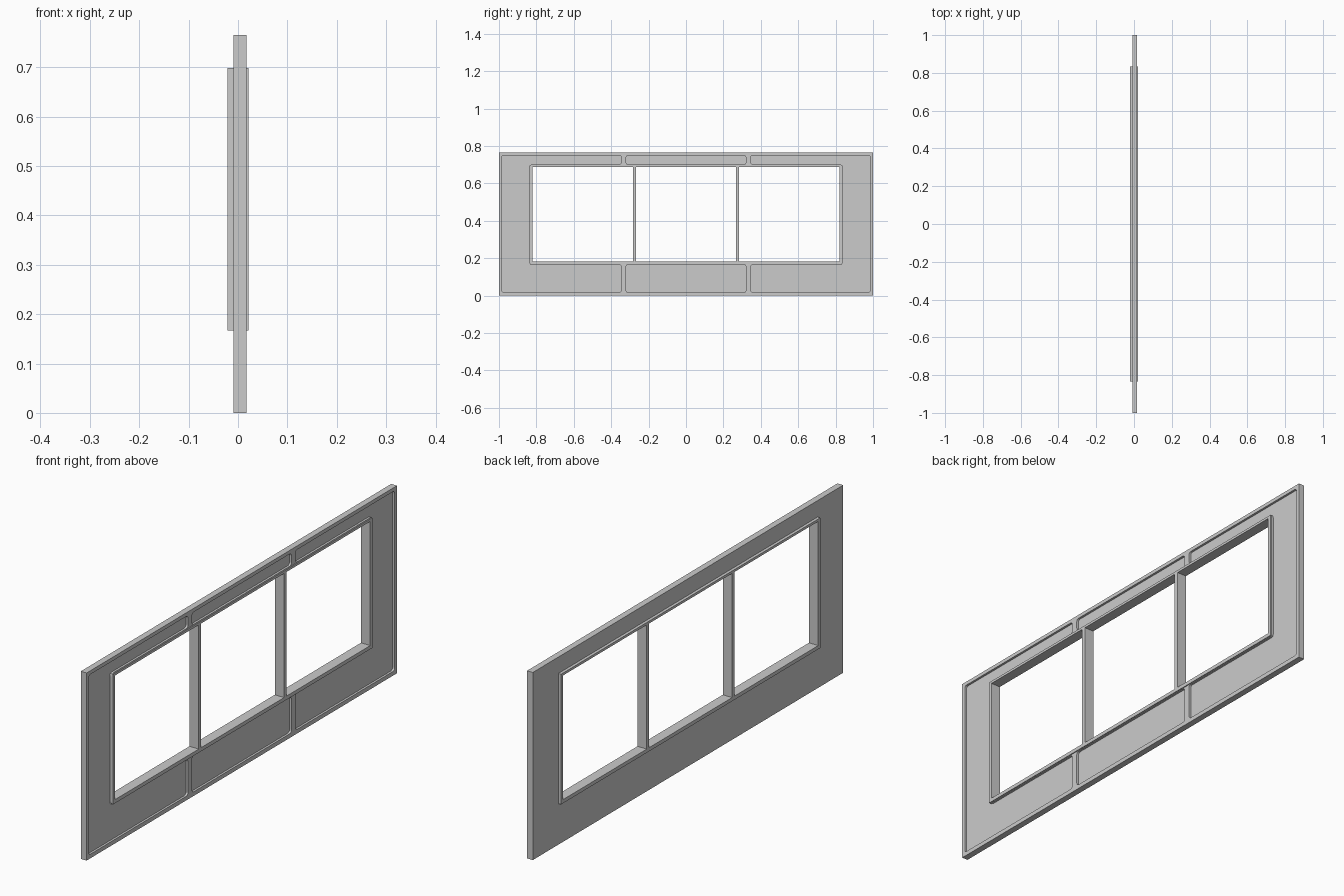
import bpy
import bmesh
from mathutils import Vector

cube = bpy.data.objects.get("Cube")
if cube:
    bpy.data.objects.remove(cube, do_unlink=True)

# Single grey finish
grey = bpy.data.materials.new("plain_grey")
grey.use_nodes = True
grey.diffuse_color = (0.6, 0.6, 0.6, 1)
grey.node_tree.nodes["Principled BSDF"].inputs["Base Color"].default_value = (0.6, 0.6, 0.6, 1)

HEIGHT = 0.765
BACK, FRONT, FLOOR = -0.009, 0.017, 0.008   # panel faces and recess floor
FRAME_Y, FRAME_LOW, FRAME_TOP = 0.835, 0.167, 0.698
FRAME_X = 0.021
OPEN_Y, OPEN_LOW, OPEN_TOP = 0.822, 0.182, 0.688


def rect(y0, y1, z0, z1):
    return [(y0, z0), (y1, z0), (y1, z1), (y0, z1)]


def rounded(points, radius=0.012, steps=4):
    """Replace every corner of an outline with a small curve."""
    pts = [Vector(p) for p in points]
    out = []
    for i, c in enumerate(pts):
        a = c + (pts[i - 1] - c).normalized() * radius
        b = c + (pts[(i + 1) % len(pts)] - c).normalized() * radius
        for s in range(steps + 1):
            t = s / steps
            out.append(a.lerp(c, t).lerp(c.lerp(b, t), t))
    return out


def prism(name, outline, x0, x1):
    """Extrude a (y, z) outline along x."""
    bm = bmesh.new()
    face = bm.faces.new([bm.verts.new((x0, y, z)) for y, z in outline])
    ext = bmesh.ops.extrude_face_region(bm, geom=[face])
    verts = [g for g in ext["geom"] if isinstance(g, bmesh.types.BMVert)]
    bmesh.ops.translate(bm, verts=verts, vec=(x1 - x0, 0, 0))
    bmesh.ops.recalc_face_normals(bm, faces=bm.faces[:])
    mesh = bpy.data.meshes.new(name)
    bm.to_mesh(mesh)
    bm.free()
    mesh.materials.append(grey)
    obj = bpy.data.objects.new(name, mesh)
    bpy.context.collection.objects.link(obj)
    return obj


def carve(obj, cutters):
    """Subtract the cutters, bake the result and remove them."""
    for cutter in cutters:
        cutter.hide_render = True
        mod = obj.modifiers.new("cut", 'BOOLEAN')
        mod.operation = 'DIFFERENCE'
        mod.solver = 'EXACT'
        mod.object = cutter
    bpy.context.view_layer.update()
    deps = bpy.context.evaluated_depsgraph_get()
    mesh = bpy.data.meshes.new_from_object(obj.evaluated_get(deps))
    obj.modifiers.clear()
    obj.data = mesh
    for cutter in cutters:
        bpy.data.objects.remove(cutter, do_unlink=True)


# Recess outlines: two in the middle, and one wrapping each end of the frame
RIM_Y, RIM_LOW, RIM_TOP = 0.985, 0.017, 0.75
LOW, TOP, SIDE = FRAME_LOW - 0.002, FRAME_TOP + 0.002, FRAME_Y + 0.002
MID, END = 0.32, 0.347
end_shape = [(END, TOP), (END, RIM_TOP), (RIM_Y, RIM_TOP), (RIM_Y, RIM_LOW),
             (END, RIM_LOW), (END, LOW), (SIDE, LOW), (SIDE, TOP)]
recesses = [rect(-MID, MID, RIM_LOW, LOW), rect(-MID, MID, TOP, RIM_TOP),
            end_shape, [(-y, z) for y, z in end_shape]]

# Wall panel with the window hole and shallow recesses on one face
panel = prism("wall_panel", rect(-1, 1, 0, HEIGHT), BACK, FRONT)
hole = rect(-OPEN_Y - 0.006, OPEN_Y + 0.006, OPEN_LOW - 0.006, OPEN_TOP + 0.004)
cutters = [prism("hole_cutter", hole, -0.1, 0.1)]
cutters += [prism("recess_cutter", rounded(r), FLOOR, 0.1) for r in recesses]
carve(panel, cutters)

# Window frame with three openings separated by two mullions
frame = prism("window_frame", rect(-FRAME_Y, FRAME_Y, FRAME_LOW, FRAME_TOP), -FRAME_X, FRAME_X)
MULLION_Y, HALF = 0.275, 0.008
spans = [(-OPEN_Y, -MULLION_Y - HALF), (-MULLION_Y + HALF, MULLION_Y - HALF),
         (MULLION_Y + HALF, OPEN_Y)]
carve(frame, [prism("opening_cutter", rect(a, b, OPEN_LOW, OPEN_TOP), -0.1, 0.1)
              for a, b in spans])
